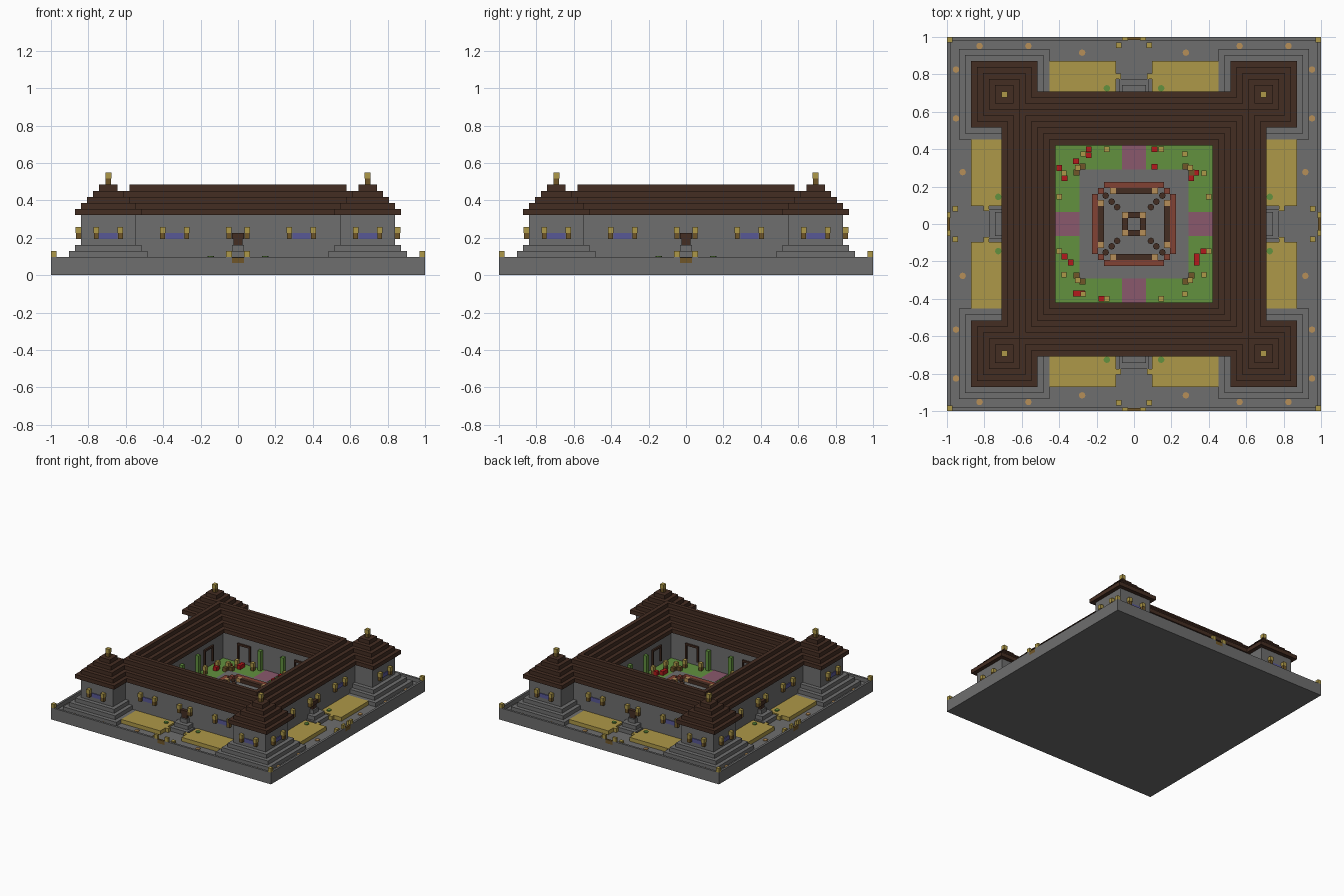
import bpy, bmesh, math
from mathutils import Matrix, Vector

U = 1 / 31  # one building block

cube = bpy.data.objects.get("Cube")
if cube:
    bpy.data.objects.remove(cube)


def material(name, r, g, b):
    lin = [((c / 255 + 0.055) / 1.055) ** 2.4 for c in (r, g, b)] + [1]
    m = bpy.data.materials.new(name)
    m.use_nodes = True
    m.diffuse_color = lin
    m.node_tree.nodes["Principled BSDF"].inputs["Base Color"].default_value = lin
    return m


STONE = material("grey stone", 110, 110, 110)
ROOF = material("dark brown wood", 68, 45, 34)
GOLD = material("gold", 174, 152, 72)
BRONZE = material("bronze", 112, 86, 40)
TAN = material("tan", 182, 142, 88)
GRASS = material("grass green", 98, 145, 62)
PINK = material("dusty pink", 138, 88, 108)
RED = material("flower red", 180, 26, 28)
BRICK = material("brick red", 130, 66, 52)
BLUE = material("window blue", 88, 88, 150)


class Part:
    """Blocks measured in units, optionally repeated on all four sides."""

    def __init__(self, name, mat):
        self.name, self.mat, self.bm = name, mat, bmesh.new()

    def box(self, x, y, z, turns=1):
        size = Vector((x[1] - x[0], y[1] - y[0], z[1] - z[0]))
        mid = Vector((sum(x), sum(y), sum(z))) / 2
        for k in range(turns):
            m = Matrix.Rotation(k * math.pi / 2, 4, 'Z') @ Matrix.Translation(mid)
            bmesh.ops.create_cube(self.bm, size=1, matrix=m @ Matrix.Diagonal((*size, 1)))
        return self

    def post(self, x, y, z, w=1, turns=1):
        return self.box((x - w / 2, x + w / 2), (y - w / 2, y + w / 2), z, turns)

    def disc(self, x, y, z, turns=4):
        for k in range(turns):
            m = Matrix.Rotation(k * math.pi / 2, 4, 'Z') @ Matrix.Translation((x, y, z))
            bmesh.ops.create_cone(self.bm, cap_ends=True, segments=8, radius1=0.55,
                                  radius2=0.55, depth=0.25, matrix=m)
        return self

    def ring(self, inner, outer, z):
        return self.box((-outer, inner), (-outer, -inner), z, 4)

    def done(self):
        bmesh.ops.scale(self.bm, vec=(U, U, U), verts=self.bm.verts)
        mesh = bpy.data.meshes.new(self.name)
        self.bm.to_mesh(mesh)
        self.bm.free()
        mesh.materials.append(self.mat)
        bpy.context.collection.objects.link(bpy.data.objects.new(self.name, mesh))


# Ground slab and low boundary wall with a gap in the middle of each side
Part("ground_slab", STONE).box((-31, 31), (-31, 31), (0, 2)).done()
wall = Part("boundary_wall", STONE)
for a, b in ((-31, -1), (1, 31)):
    wall.box((a, b), (-31, -30.45), (2, 3), 4)
wall.done()

# Gates, corner lamps and path lamps
gate = Part("gates", BRONZE).box((-1, 1), (-31, -30.5), (2, 2.95), 4)
gate.done()
lamps = Part("yard_lamps", GOLD).post(-30.55, -30.55, (3, 4), 0.9, 4)
for s in (-1, 1):
    lamps.box((s * 1.5 - .5, s * 1.5 + .5), (-31, -30.4), (3, 4), 4)
    lamps.post(s * 2.55, -29.6, (2, 3), 0.9, 4)
    lamps.post(s * 2.6, -24.5, (2, 3), 0.9, 4)
lamps.done()

# Sand beds and small round plants and stones
beds = Part("sand_beds", GOLD)
stones = Part("path_stones", TAN)
shrubs = Part("bed_plants", GRASS)
for s in (-1, 1):
    beds.box(sorted((s * 3, s * 14)), (-27, -21), (2, 3), 4)
    for x, y in ((25.6, 29.5), (17.5, 29.5), (8.6, 28.4)):
        stones.disc(s * x, -y, 2.1)
    shrubs.disc(s * 4.5, -22.5, 3.1)
for part in (beds, stones, shrubs):
    part.done()

# Main wings around the courtyard
Part("main_walls", STONE).ring(14, 21, (2, 10)).done()
roof = Part("main_roof", ROOF)
for i in range(5):
    roof.ring(13 + i, 22 - i, (10 + i, 11 + i))
roof.done()

# Corner towers with stepped bases and stepped roofs
bases = Part("tower_bases", STONE)
towers = Part("tower_walls", STONE).box((17, 26), (17, 26), (5, 10), 4)
caps = Part("tower_roofs", ROOF)
for i in range(3):
    bases.box((14 + i, 29 - i), (14 + i, 29 - i), (2 + i, 3 + i), 4)
for i in range(5):
    caps.box((16 + i, 27 - i), (16 + i, 27 - i), (10 + i, 11 + i), 4)
for part in (bases, towers, caps):
    part.done()
Part("finial_stems", BRONZE).post(21.5, 21.5, (15, 16), 0.9, 4).done()
Part("finials", GOLD).post(21.5, 21.5, (16, 17), 1, 4).done()

# Windows, each between two wall lanterns
panes = Part("windows", BLUE)
heads = Part("lantern_heads", GOLD)
feet = Part("lantern_brackets", BRONZE)


def lantern(x, y, z=6):
    feet.post(x, y, (z, z + 1), 0.8, 4)
    heads.post(x, y, (z + 1, z + 2), 0.9, 4)


for s in (-1, 1):
    for mid, face in ((10.5, 21), (21.5, 26)):
        panes.box((s * mid - 1.5, s * mid + 1.5), (-face - .2, -face), (6, 7), 4)
        for d in (-2, 2):
            lantern(s * mid + d, -face - .45)
    lantern(s * 1.5, -21.45)

# Entrances
steps = Part("entrance_steps", STONE)
for i, w in enumerate((2.5, 2, 1)):
    steps.box((-w, w), (-24 + i, -21), (2 + i, 3 + i), 4)
steps.done()
doors = Part("doors", ROOF).box((-1, 1), (-21.8, -21), (6, 7), 4)
doors.box((-.75, .75), (-21.6, -21), (5, 6), 4).done()

# Courtyard floor: lawn, paved square and four paths
Part("lawn", GRASS).box((-14, 14), (-14, 14), (2, 3)).done()
Part("paved_square", STONE).box((-9, 9), (-9, 9), (3, 3.1)).done()
Part("pink_paths", PINK).box((-2, 2), (-14, -9), (3, 3.1), 4).done()

# Climbing plants and framed openings on the inner walls
vines = Part("climbing_plants", GRASS)
frames = Part("inner_frames", ROOF)
for s in (-1, 1):
    vines.post(s * 3.2, -13.5, (3, 8), 0.9, 4)
    for d in (-1.6, 1.6):
        frames.post(s * 8 + d, -13.8, (4, 7.5), 0.4, 4)
    frames.box((s * 8 - 1.8, s * 8 + 1.8), (-14, -13.6), (7.5, 8), 4)
vines.done()
frames.done()

# Courtyard lamps
for s in (-1, 1):
    lantern(s * 9.3, -9.3 * 1, 3)
    feet.post(s * 8.5, -9.5, (3, 4), 1, 4)
    lantern(s * 4.5, -12.4, 3)
    lantern(s * 8.4, -11.6, 3)
for part in (panes, heads, feet):
    part.done()

# Flowers
flowers = Part("flowers", RED)
for x, y in ((-7.5, 12.4), (-7.5, 11.4), (-12.4, 9.3), (-11.5, 7.6), (-9.6, 10.4),
             (3.4, 12.4), (3.4, 9.5), (10.3, 8.5), (9.5, 7.6), (-11.5, -5.4),
             (-10.5, -6.4), (-9.6, -11.5), (-8.6, -11.5), (-5.4, -12.4),
             (10.4, -5.4), (10.4, -6.4), (11.5, -4.5)):
    flowers.post(x, y, (3, 4), 0.95)
flowers.done()

# Central garden feature: brick border, benches, corner blocks and well
border = Part("brick_border", BRICK).box((-5, 5), (-7, -6), (3, 4), 4)
border.post(-5.5, -5.5, (3, 4), 1, 4).done()
bench = Part("inner_benches", ROOF).box((-3, 3), (-6, -5), (3, 4), 4)
bench.box((-1, 1), (-2, -1), (3, 4), 4)
for d in (2.8, 3.7, 4.7):
    bench.disc(d, d, 3.3)
bench.done()
blocks = Part("corner_blocks", TAN).post(-1.5, -1.5, (3, 4), 1, 4)
for s in (-1, 1):
    blocks.post(s * 3.5, -5.5, (3, 4), 1, 4)
blocks.done()
